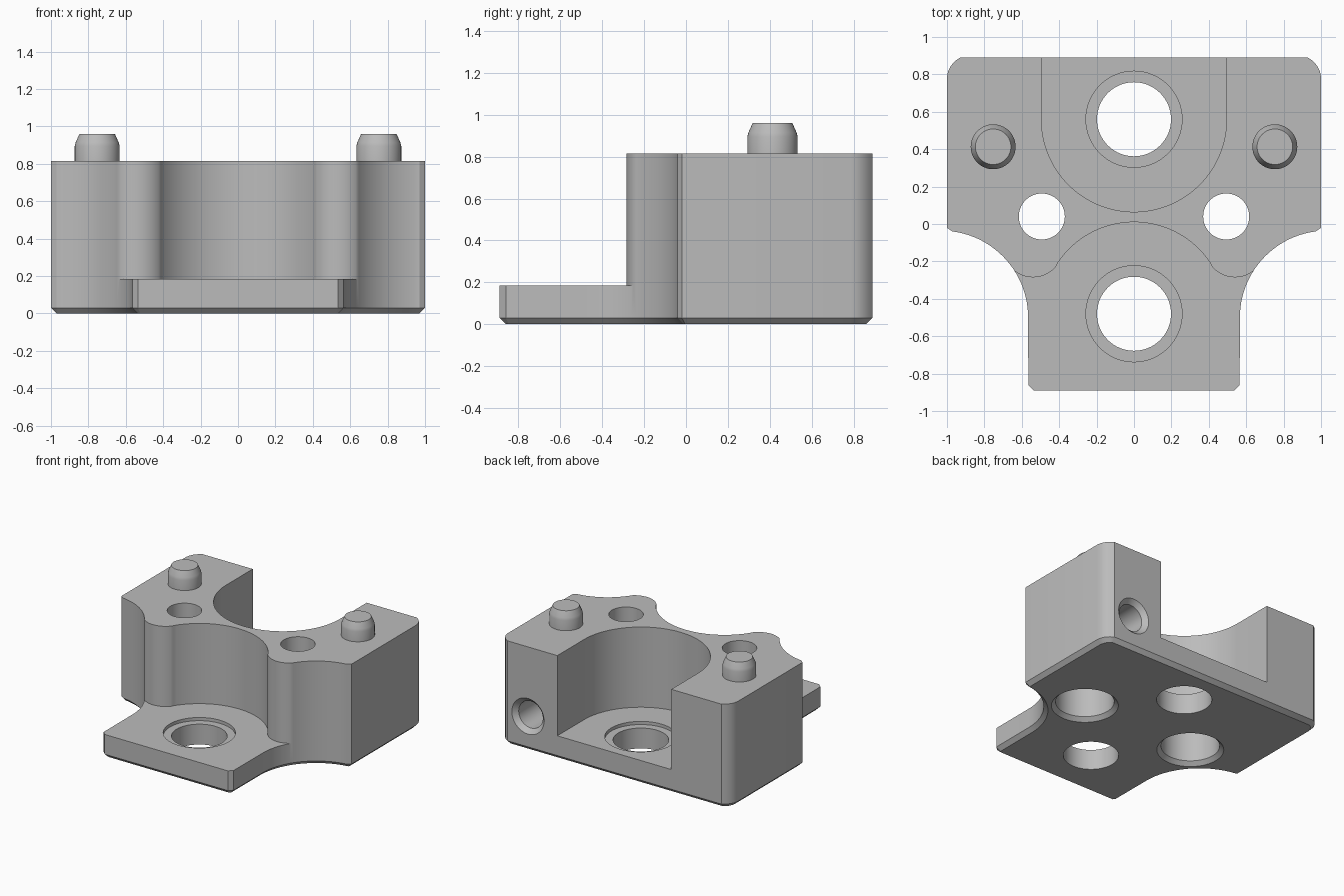
import bpy, bmesh
from math import sin, cos, radians, pi

cube = bpy.data.objects.get("Cube")
if cube:
    bpy.data.objects.remove(cube, do_unlink=True)

grey = bpy.data.materials.new("machined grey")
grey.use_nodes = True
grey.diffuse_color = (0.5, 0.5, 0.5, 1)
grey.node_tree.nodes["Principled BSDF"].inputs["Base Color"].default_value = (0.5, 0.5, 0.5, 1)

TOP, PLATE, BEVEL = 0.815, 0.185, 0.03


def arc(cx, cy, r, start, end, steps=24):
    angles = [radians(start + (end - start) * i / steps) for i in range(steps + 1)]
    return [(cx + r * cos(a), cy + r * sin(a)) for a in angles]


def mirrored(half):
    return half + [(-x, y) for x, y in reversed(half) if abs(x) > 1e-5]


def finish(bm, name):
    bmesh.ops.recalc_face_normals(bm, faces=bm.faces[:])
    mesh = bpy.data.meshes.new(name)
    bm.to_mesh(mesh)
    bm.free()
    mesh.materials.append(grey)
    obj = bpy.data.objects.new(name, mesh)
    bpy.context.collection.objects.link(obj)
    return obj


def prism(name, outline, low, high, bevel=0):
    bm = bmesh.new()
    base = bm.faces.new([bm.verts.new((x, y, low + bevel)) for x, y in outline])
    top = bmesh.ops.extrude_face_region(bm, geom=[base], use_keep_orig=True)["geom"]
    for v in top:
        if isinstance(v, bmesh.types.BMVert):
            v.co.z = high
    bmesh.ops.recalc_face_normals(bm, faces=bm.faces[:])
    if bevel:
        bottom = min(bm.faces, key=lambda f: f.calc_center_median().z)
        bmesh.ops.inset_region(bm, faces=[bottom], thickness=bevel, use_even_offset=True)
        for v in bottom.verts:
            v.co.z = low
    return finish(bm, name)


def lathe(name, profile, location, tilt=0, sides=64):
    bm = bmesh.new()
    rings = [[bm.verts.new((r * cos(2 * pi * i / sides), r * sin(2 * pi * i / sides), z))
              for i in range(sides)] for r, z in profile]
    for a, b in zip(rings, rings[1:]):
        for i in range(sides):
            j = (i + 1) % sides
            bm.faces.new((a[i], a[j], b[j], b[i]))
    bm.faces.new(rings[0][::-1])
    bm.faces.new(rings[-1])
    obj = finish(bm, name)
    obj.location = location
    obj.rotation_euler.x = tilt
    return obj


def cut(body, cutter):
    cutter.hide_render = True
    mod = body.modifiers.new("cut", "BOOLEAN")
    mod.operation, mod.solver, mod.object = "DIFFERENCE", "EXACT", cutter
    bpy.context.view_layer.objects.active = body
    bpy.ops.object.modifier_apply(modifier=mod.name)
    bpy.data.objects.remove(cutter, do_unlink=True)


# Block with scooped front sides and a bevelled underside
half = [(0.93, 0.89), (0.957, 0.871), (0.98, 0.845), (0.994, 0.817), (1, 0.785),
        (1, -0.02), (0.97, -0.04)]
half += arc(1.03, -0.5, 0.464, 97.5, 180)
half += [(0.565, -0.86), (0.535, -0.89)]
body = prism("bracket_body", mirrored(half), 0, TOP, BEVEL)

# Front step, leaving a rounded lobe on each side
step = arc(0, -0.48, 0.49, 90, 33.3) + arc(0.54, -0.125, 0.16, 213.3, 328)[1:]
step += [(0.9, -0.5), (0.9, -1.2)]
cut(body, prism("front_step_cutter", mirrored(step), PLATE, 1.2))

# U-shaped pocket open to the back
pocket = [(0.495, 1.2)] + arc(0, 0.56, 0.495, 0, -90, 32)
cut(body, prism("back_pocket_cutter", mirrored(pocket), PLATE, 1.2))

# Two large holes with shallow recesses
for y in (0.56, -0.48):
    cut(body, lathe("large_hole_cutter",
                    [(0.198, -0.1), (0.198, PLATE - 0.025), (0.257, PLATE - 0.025), (0.257, 0.4)],
                    (0, y, 0)))

# Screw holes counterbored from below, and the dowel pins
for side, word in ((1, "left"), (-1, "right")):
    cut(body, lathe("screw_hole_cutter",
                    [(0.24, -0.1), (0.24, 0), (0.21, 0.03), (0.21, 0.5), (0.123, 0.5), (0.123, 1)],
                    (side * 0.493, 0.04, 0)))
    pin = lathe(word + "_dowel_pin",
                [(0.12, -0.02), (0.12, 0.08), (0.115, 0.1), (0.095, 0.145)],
                (side * 0.753, 0.413, TOP))

# Countersunk hole in the back face
cut(body, lathe("back_hole_cutter",
                [(0.105, -0.4), (0.105, -0.035), (0.14, 0), (0.14, 0.1)],
                (0.75, 0.89, 0.27), -pi / 2))

for obj in bpy.context.scene.objects:
    chosen = obj.name == "bracket_body" or obj.name.endswith("dowel_pin")
    obj.select_set(chosen)
bpy.context.view_layer.objects.active = body
bpy.ops.object.shade_smooth_by_angle(angle=radians(25))
